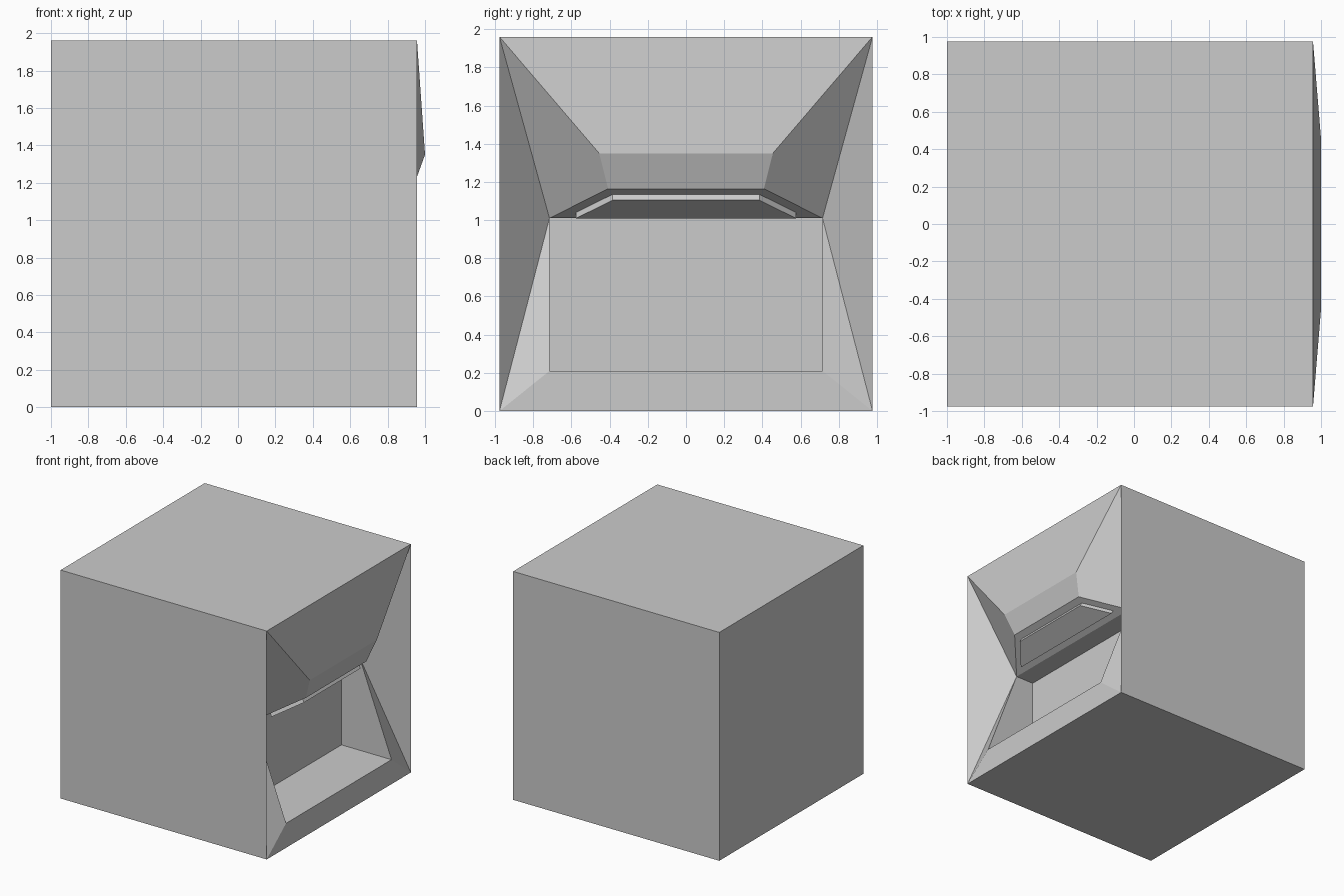
import bpy
import bmesh

cube = bpy.data.objects.get("Cube")
if cube:
    bpy.data.objects.remove(cube, do_unlink=True)

# One plain grey for everything
grey = bpy.data.materials.new("plain_grey")
grey.use_nodes = True
colour = (0.6, 0.6, 0.6, 1)
grey.diffuse_color = colour
grey.node_tree.nodes["Principled BSDF"].inputs["Base Color"].default_value = colour


def build_symmetric(name, points, spans, sides):
    """Points are (x, half width, z). Spans join both ends; sides are mirrored in y."""
    bm = bmesh.new()
    ends = [{k: bm.verts.new((x, s * w, z)) for k, (x, w, z) in points.items()}
            for s in (-1, 1)]
    for a, b in spans:
        bm.faces.new((ends[0][a], ends[1][a], ends[1][b], ends[0][b]))
    for side in sides:
        for end in ends:
            bm.faces.new([end[k] for k in side])
    bmesh.ops.recalc_face_normals(bm, faces=bm.faces)
    mesh = bpy.data.meshes.new(name)
    bm.to_mesh(mesh)
    bm.free()
    mesh.materials.append(grey)
    obj = bpy.data.objects.new(name, mesh)
    bpy.context.collection.objects.link(obj)
    return obj


HALF, TOP, FACE = 0.977, 1.96, 0.957
MOUTH, SILL, CEILING, BACK = 0.715, 0.21, 1.01, 0.482

# Box body with an overhanging hood and a recessed bay on its left side
build_symmetric(
    "box_body",
    {
        "rear_low": (-1, HALF, 0), "rear_top": (-1, HALF, TOP),
        "low": (FACE, HALF, 0), "top": (FACE, HALF, TOP),
        "brow": (1.0, 0.455, 1.35), "hood": (0.932, 0.408, 1.164),
        "mouth": (0.653, MOUTH, CEILING), "sill": (FACE, MOUTH, SILL),
        "bay_top": (BACK, MOUTH, CEILING), "bay_low": (BACK, MOUTH, SILL),
    },
    [("low", "rear_low"), ("rear_low", "rear_top"), ("rear_top", "top"),
     ("top", "brow"), ("brow", "hood"), ("hood", "mouth"), ("mouth", "bay_top"),
     ("bay_top", "bay_low"), ("bay_low", "sill"), ("sill", "low")],
    [("low", "top", "rear_top", "rear_low"), ("top", "low", "mouth"),
     ("top", "mouth", "hood", "brow"), ("low", "sill", "mouth"),
     ("sill", "bay_low", "bay_top", "mouth")],
)

# Raised panel on the sloping underside of the hood
build_symmetric(
    "hood_panel",
    {
        "base_low": (0.707, 0.577, 1.04), "base_top": (0.879, 0.384, 1.135),
        "low": (0.724, 0.577, 1.009), "top": (0.896, 0.384, 1.104),
    },
    [("base_low", "base_top"), ("base_top", "top"), ("top", "low"), ("low", "base_low")],
    [("base_low", "base_top", "top", "low")],
)
